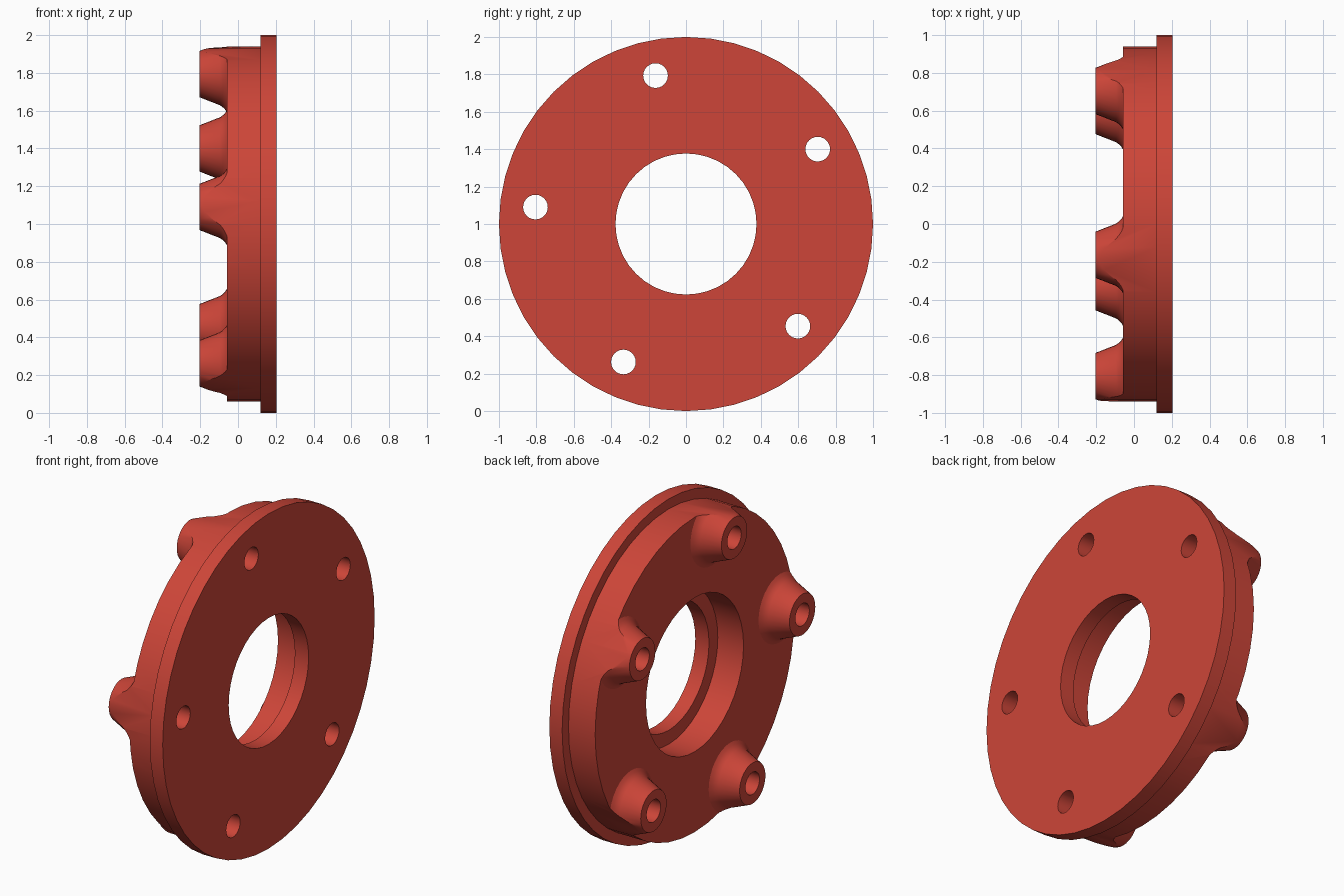
import bpy, bmesh, math
from mathutils import Matrix

if "Cube" in bpy.data.objects:
    bpy.data.objects.remove(bpy.data.objects["Cube"])

red = bpy.data.materials.new("red paint")
red.diffuse_color = (0.61, 0.06, 0.04, 1)
red.use_nodes = True
red.node_tree.nodes["Principled BSDF"].inputs["Base Color"].default_value = red.diffuse_color

BOLTS = [(0.81 * math.cos(a), 1 + 0.81 * math.sin(a))
         for a in (math.radians(101.6 + 72 * i) for i in range(5))]


def turned(name, profile, sides, y=0.0, z=1.0):
    """Solid of revolution about the x direction from (x, radius) points."""
    bm = bmesh.new()
    rings = []
    for x, r in profile:
        rings.append([bm.verts.new((x, y + r * math.cos(2 * math.pi * i / sides),
                                    z + r * math.sin(2 * math.pi * i / sides)))
                      for i in range(sides)])
    for a, b in zip(rings, rings[1:]):
        for i in range(sides):
            j = (i + 1) % sides
            bm.faces.new((a[i], a[j], b[j], b[i]))
    bm.faces.new(rings[0])
    bm.faces.new(rings[-1])
    bmesh.ops.recalc_face_normals(bm, faces=bm.faces)
    mesh = bpy.data.meshes.new(name)
    bm.to_mesh(mesh)
    bm.free()
    mesh.materials.append(red)
    obj = bpy.data.objects.new(name, mesh)
    bpy.context.collection.objects.link(obj)
    return obj


def combine(target, tool, operation):
    """Apply a boolean and discard the tool."""
    tool.hide_render = True
    mod = target.modifiers.new("cut", 'BOOLEAN')
    mod.operation = operation
    mod.solver = 'EXACT'
    mod.object = tool
    bpy.context.view_layer.objects.active = target
    bpy.ops.object.modifier_apply(modifier=mod.name)
    bpy.data.objects.remove(tool)


# Hub slab with five tapered, filleted bosses
hub = turned("flanged_hub", [(-0.058, 1.2), (0.16, 1.2)], 48)
boss = [(-0.205, 0.122), (-0.095, 0.165), (-0.08, 0.176),
        (-0.068, 0.188), (-0.058, 0.204), (0.0, 0.204)]
for y, z in BOLTS:
    combine(hub, turned("boss", boss, 32, y, z), 'UNION')

# Trim slab and bosses to the body diameter, then add the wide flange
combine(hub, turned("body_trim", [(-0.4, 0.94), (0.14, 0.94)], 48), 'INTERSECT')
combine(hub, turned("flange", [(0.118, 1.0), (0.2025, 1.0)], 48), 'UNION')

# Stepped centre bore and bolt holes
bore = [(-0.4, 0.46), (0.112, 0.46), (0.112, 0.377), (0.4, 0.377)]
combine(hub, turned("bore", bore, 40), 'DIFFERENCE')
for y, z in BOLTS:
    combine(hub, turned("bolt_hole", [(-0.4, 0.066), (0.4, 0.066)], 24, y, z), 'DIFFERENCE')

# Smooth shading with crisp machined edges
bpy.ops.object.select_all(action='DESELECT')
hub.select_set(True)
bpy.context.view_layer.objects.active = hub
bpy.ops.object.shade_smooth_by_angle(angle=math.radians(30))
